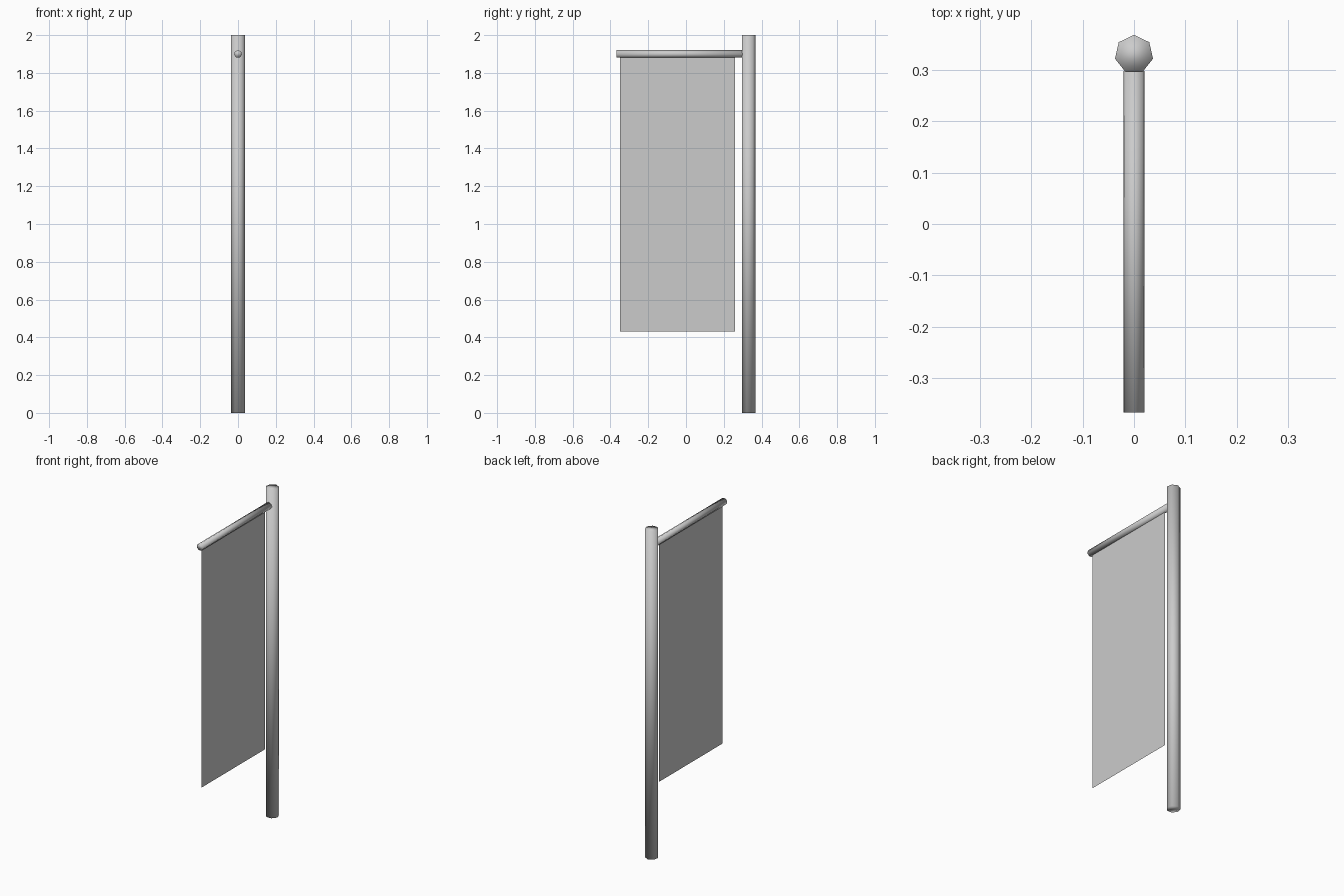
import bpy
from math import pi

if "Cube" in bpy.data.objects:
    bpy.data.objects.remove(bpy.data.objects["Cube"])


def bar(name, radius, length, location, rotation):
    """Seven-sided, smooth-shaded bar."""
    bpy.ops.mesh.primitive_cylinder_add(vertices=7, radius=radius, depth=length,
                                        location=location, rotation=rotation)
    bpy.context.object.name = name
    bpy.ops.object.shade_smooth()


# upright pole at the back
bar("pole", 0.038, 2.0, (0, 0.33, 1.0), (0, 0, 0))

# horizontal arm reaching forward from the pole
bar("arm", 0.021, 0.665, (0, -0.0345, 1.9), (pi / 2, 0, 0))

# hanging cloth, a single flat sheet under the arm
bpy.ops.mesh.primitive_plane_add(size=1, location=(0, -0.045, 1.157),
                                 rotation=(0, pi / 2, 0))
cloth = bpy.context.object
cloth.name = "banner_cloth"
cloth.scale = (1.454, 0.61, 1)
